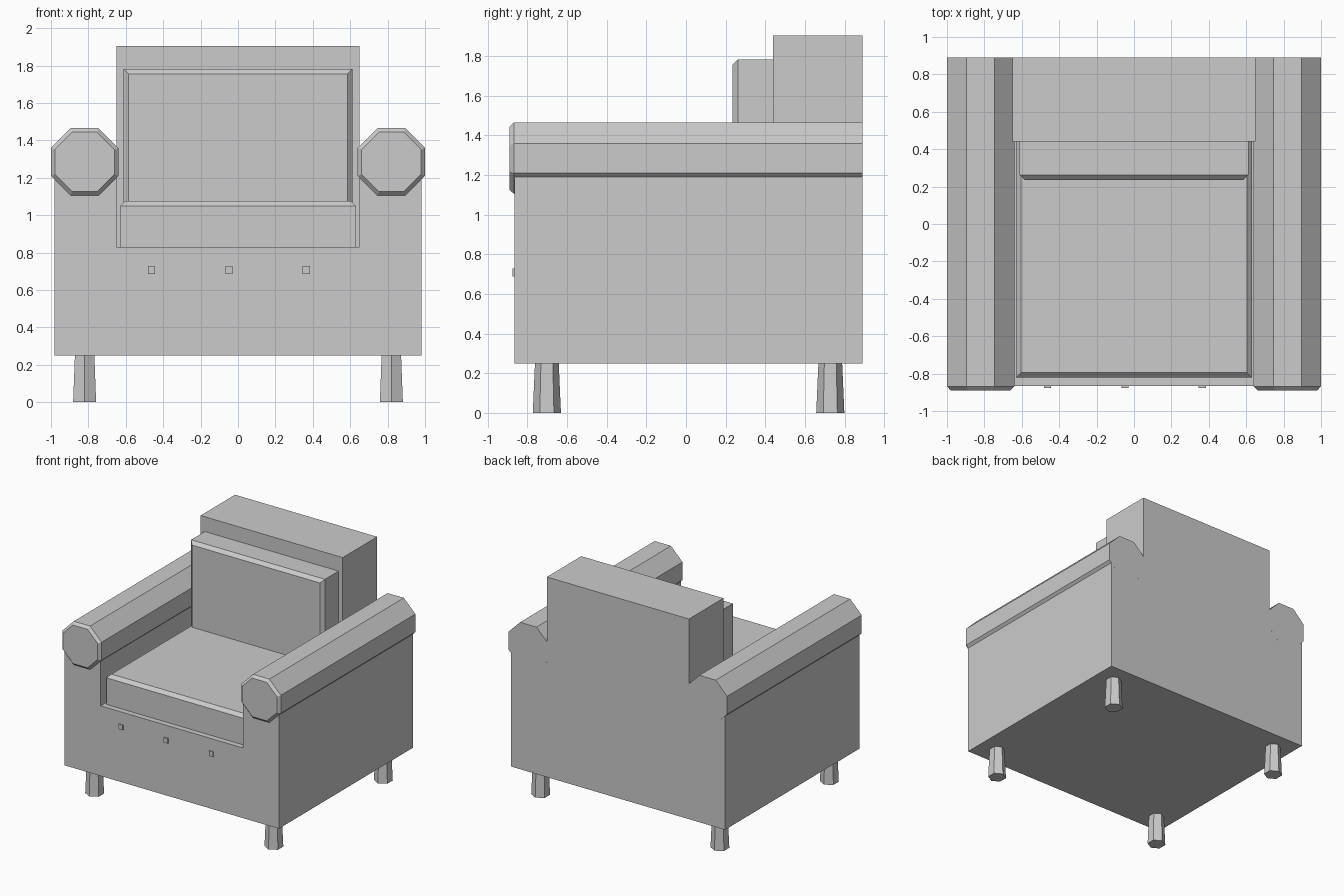
import bpy, bmesh
from math import cos, sin, pi, radians

if "Cube" in bpy.data.objects:
    bpy.data.objects.remove(bpy.data.objects["Cube"])


def loft(name, rings):
    """Closed solid through a list of rings that have equal point counts."""
    bm = bmesh.new()
    loops = [[bm.verts.new(p) for p in ring] for ring in rings]
    for a, b in zip(loops, loops[1:]):
        for i in range(len(a)):
            j = (i + 1) % len(a)
            bm.faces.new((a[i], a[j], b[j], b[i]))
    bm.faces.new(loops[0])
    bm.faces.new(loops[-1])
    bmesh.ops.recalc_face_normals(bm, faces=bm.faces)
    mesh = bpy.data.meshes.new(name)
    bm.to_mesh(mesh)
    bm.free()
    obj = bpy.data.objects.new(name, mesh)
    bpy.context.collection.objects.link(obj)
    return obj


def rect(u0, u1, v0, v1):
    return [(u0, v0), (u1, v0), (u1, v1), (u0, v1)]


def polygon(cu, cv, r, sides, turn):
    return [(cu + r * cos(turn + 2 * pi * i / sides),
             cv + r * sin(turn + 2 * pi * i / sides)) for i in range(sides)]


def at_y(points, y):
    return [(u, y, v) for u, v in points]


def at_z(points, z):
    return [(u, v, z) for u, v in points]


FRONT, BACK = -0.866, 0.89
ARM_X, ARM_Z, ARM_R = 0.82, 1.285, 0.18
FLAT = ARM_R / cos(pi / 8)          # corner radius of the octagon
HALF = ARM_R * 0.4142               # half the length of an octagon side

# Body: U-shaped profile whose arms cradle the octagonal rolls
half = [(0.98, 0.25), (0.98, 1.19), (ARM_X + HALF, ARM_Z - ARM_R),
        (ARM_X - HALF, ARM_Z - ARM_R), (0.65, 1.20), (0.65, 0.83)]
profile = half + [(-x, z) for x, z in reversed(half)]
loft("body", [at_y(profile, FRONT), at_y(profile, BACK)])

# Backrest
panel = rect(-0.65, 0.65, 0.83, 1.905)
loft("backrest", [at_y(panel, 0.44), at_y(panel, BACK)])

# Seat cushion, chamfered round the top
outer = rect(-0.63, 0.63, -0.82, 0.44)
loft("seat_cushion", [at_z(outer, 0.83), at_z(outer, 1.05),
                      at_z(rect(-0.603, 0.603, -0.793, 0.44), 1.077)])

# Back cushion, chamfered round the front
outer = rect(-0.612, 0.612, 1.05, 1.783)
loft("back_cushion", [at_y(rect(-0.585, 0.585, 1.077, 1.756), 0.235),
                      at_y(outer, 0.262), at_y(outer, 0.44)])

for side, label in ((-1, "left"), (1, "right")):
    # Octagonal arm roll with a chamfered front end
    big = polygon(side * ARM_X, ARM_Z, FLAT, 8, pi / 8)
    small = polygon(side * ARM_X, ARM_Z, FLAT * 0.885, 8, pi / 8)
    loft(label + "_arm_roll", [at_y(small, -0.89), at_y(big, -0.868),
                               at_y(big, BACK)])
    # Hexagonal legs, wider at the floor
    for y, end in ((-0.702, "front"), (0.728, "back")):
        loft(f"{label}_{end}_leg",
             [at_z(polygon(side * 0.82, y, 0.071, 6, pi / 6 * 3), 0),
              at_z(polygon(side * 0.82, y, 0.060, 6, pi / 6 * 3), 0.25)])

# Small square studs on the front panel
for i, x in enumerate((-0.462, -0.049, 0.365)):
    stud = rect(x - 0.019, x + 0.019, 0.687, 0.728)
    loft(f"front_stud_{i + 1}", [at_y(stud, -0.876), at_y(stud, FRONT)])
